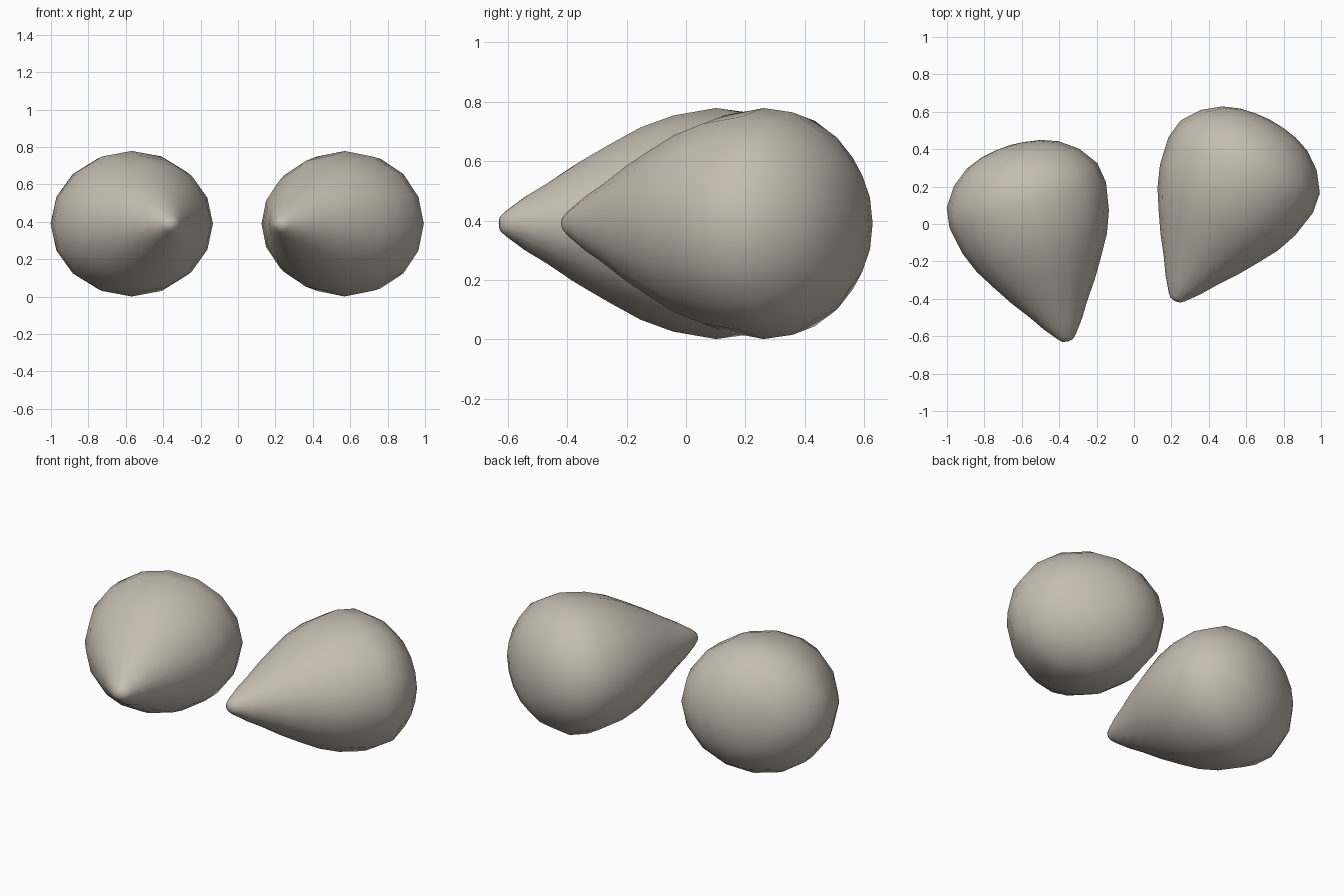
import bpy, bmesh, math
from mathutils import Matrix, Vector

cube = bpy.data.objects.get("Cube")
if cube:
    bpy.data.objects.remove(cube, do_unlink=True)

# Single stone-beige material
stone = bpy.data.materials.new("warm_stone")
stone.use_nodes = True
COLOR = (0.56, 0.51, 0.44, 1.0)
stone.diffuse_color = COLOR
shader = next(n for n in stone.node_tree.nodes if n.type == 'BSDF_PRINCIPLED')
shader.inputs["Base Color"].default_value = COLOR
shader.inputs["Roughness"].default_value = 0.7

SIDES = 16
LENGTH = 1.095
FLATTEN = 0.892   # height relative to width

# Teardrop profile: distance from the tip, half width
PROFILE = [(0.006, 0.03), (0.026, 0.05), (0.1, 0.108), (0.18, 0.16),
           (0.28, 0.232), (0.38, 0.295), (0.495, 0.363), (0.61, 0.408),
           (0.76, 0.436), (0.87, 0.42), (0.97, 0.35), (1.04, 0.257),
           (1.075, 0.165), (1.09, 0.075)]


def teardrop(name, tip, turn):
    """Lathe the profile along +y, then turn it about its tip."""
    bm = bmesh.new()
    rings = []
    for y, r in PROFILE:
        angles = [math.tau * i / SIDES for i in range(SIDES)]
        rings.append([bm.verts.new((r * math.cos(a), y, r * FLATTEN * math.sin(a)))
                      for a in angles])
    ends = [bm.verts.new((0, 0, 0)), bm.verts.new((0, LENGTH, 0))]
    for i in range(SIDES):
        j = (i + 1) % SIDES
        for a, b in zip(rings, rings[1:]):
            bm.faces.new((a[i], a[j], b[j], b[i]))
        bm.faces.new((ends[0], rings[0][j], rings[0][i]))
        bm.faces.new((ends[1], rings[-1][i], rings[-1][j]))
    bmesh.ops.recalc_face_normals(bm, faces=bm.faces)
    for face in bm.faces:
        face.smooth = True
    mesh = bpy.data.meshes.new(name)
    bm.to_mesh(mesh)
    bm.free()
    mesh.materials.append(stone)
    obj = bpy.data.objects.new(name, mesh)
    obj.matrix_world = Matrix.Translation(Vector(tip)) @ Matrix.Rotation(math.radians(turn), 4, 'Z')
    bpy.context.collection.objects.link(obj)


# The two drops, blunt ends spread apart at the back
teardrop("right_teardrop", (-0.352, -0.628, 0.39), 16.5)
teardrop("left_teardrop", (0.218, -0.412, 0.39), -27.6)
